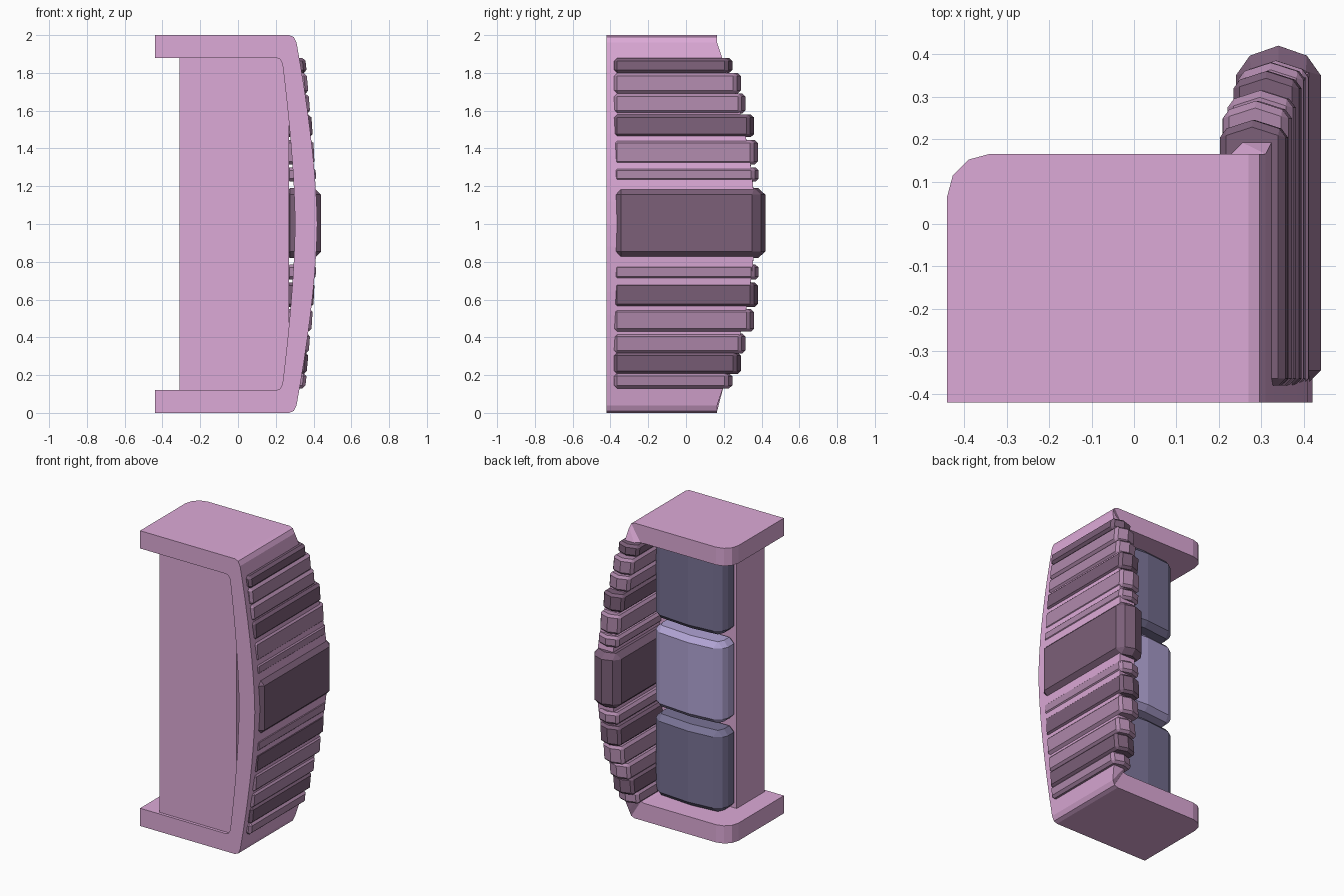
import bpy, bmesh
from math import radians

if "Cube" in bpy.data.objects:
    bpy.data.objects.remove(bpy.data.objects["Cube"])


def material(name, rgb):
    m = bpy.data.materials.new(name)
    m.diffuse_color = (*rgb, 1)
    m.use_nodes = True
    m.node_tree.nodes["Principled BSDF"].inputs["Base Color"].default_value = m.diffuse_color
    return m


PINK = material("pink", (0.72, 0.40, 0.68))
MAUVE = material("mauve", (0.43, 0.25, 0.41))
PLUM = material("plum", (0.20, 0.115, 0.19))
LAVENDER = material("lavender", (0.44, 0.37, 0.66))
SLATE = material("slate", (0.19, 0.17, 0.30))


def make_object(name, bm, mat, bevel=0, segments=1):
    bmesh.ops.recalc_face_normals(bm, faces=bm.faces)
    mesh = bpy.data.meshes.new(name)
    bm.to_mesh(mesh)
    bm.free()
    mesh.materials.append(mat)
    obj = bpy.data.objects.new(name, mesh)
    bpy.context.collection.objects.link(obj)
    if bevel:
        mod = obj.modifiers.new("chamfer", 'BEVEL')
        mod.width = bevel
        mod.segments = segments
        mod.limit_method = 'ANGLE'
        mod.angle_limit = radians(42)
    return obj


def prism(name, outline, z0, z1, mat, bevel=0, slope=0):
    """Extrude an xy outline upward; slope leans it along x."""
    bm = bmesh.new()
    mid = (z0 + z1) / 2
    low, high = [[bm.verts.new((x + slope * (z - mid), y, z)) for x, y in outline]
                 for z in (z0, z1)]
    bm.faces.new(low)
    bm.faces.new(high)
    n = len(outline)
    for i in range(n):
        j = (i + 1) % n
        bm.faces.new((low[i], low[j], high[j], high[i]))
    return make_object(name, bm, mat, bevel)


# C-shaped frame: (outer, inner) pairs swept from top plate round to bottom plate
def bow(z):
    return 1 - min(1, abs(z - 1) / 0.96) ** 1.6


upper = [((-0.44, 2), (-0.44, 1.88)), ((0.27, 2), (0.20, 1.88)),
         ((0.295, 1.99), (0.222, 1.873))]
STEPS = 16
wall = []
for i in range(STEPS + 1):
    k = 1 - 2 * i / STEPS
    zo, zi = 1 + 0.96 * k, 1 + 0.85 * k
    wall.append(((0.31 + 0.11 * bow(zo), zo), (0.235 + 0.067 * bow(zo), zi)))
lower = [tuple((x, 2 - z) for x, z in pair) for pair in reversed(upper)]
pairs = upper + wall + lower

bm = bmesh.new()
rings = []
for (xo, zo), (xi, zi) in pairs:
    backs = [0.165 + (0.2 * max(0, 1 - ((z - 1) / 0.94) ** 2) if xo > 0.3 else 0)
             for z in (zo, zi)]
    rings.append([bm.verts.new(c) for c in (
        (xo, -0.42, zo), (xi, -0.42, zi), (xi, backs[1], zi), (xo, backs[0], zo))])
for a, b in zip(rings, rings[1:]):
    for i in range(4):
        j = (i + 1) % 4
        bm.faces.new((a[i], a[j], b[j], b[i]))
bm.faces.new(rings[0])
bm.faces.new(rings[-1])
# Rounded back corners of both plates
corners = [bm.edges.get((r[2], r[3])) for r in (rings[0], rings[-1])]
bmesh.ops.bevel(bm, geom=corners, offset=0.1, segments=3, profile=0.5, affect='EDGES')
make_object("frame", bm, PINK)

# Front panel filling the frame
prism("front_panel", [(-0.31, -0.40), (0.27, -0.40), (0.27, -0.10), (-0.31, -0.10)],
      0.11, 1.89, PINK)

# Ribs through the bowed wall: z0, z1, back y, outer x, material
ribs = [(0.13, 0.21, 0.245, 0.360, MAUVE), (0.205, 0.32, 0.29, 0.368, PLUM),
        (0.315, 0.42, 0.315, 0.378, MAUVE), (0.43, 0.55, 0.36, 0.392, MAUVE),
        (0.56, 0.69, 0.38, 0.402, PLUM), (0.705, 0.785, 0.385, 0.412, MAUVE),
        (0.82, 1.19, 0.42, 0.44, PLUM),
        (1.225, 1.30, 0.385, 0.412, MAUVE), (1.315, 1.445, 0.38, 0.402, MAUVE),
        (1.46, 1.58, 0.36, 0.392, PLUM), (1.585, 1.69, 0.315, 0.378, MAUVE),
        (1.69, 1.80, 0.29, 0.368, MAUVE), (1.80, 1.88, 0.245, 0.360, PLUM)]
for n, (z0, z1, back, xo, mat) in enumerate(ribs, 1):
    big = z1 - z0 > 0.3
    xi = xo - (0.20 if big else 0.155)
    tip = 0.035 if big else 0.025
    outline = [(xi, -0.38), (xo, -0.38), (xo, back - tip),
               ((xi + xo) / 2, back), (xi, back - tip)]
    slope = -0.13 * ((z0 + z1) / 2 - 1)
    prism("centre_rib" if big else f"rib_{n}", outline, z0, z1, mat,
          0.035 if big else 0.016, slope)

# Three padded blocks on the back of the panel
for n, mat in enumerate((SLATE, LAVENDER, SLATE)):
    zc = 0.4 + 0.6 * n
    prism(f"back_block_{n + 1}",
          [(-0.30, -0.12), (-0.30, -0.02), (-0.27, 0.045), (-0.06, 0.065),
           (0.20, 0.045), (0.23, -0.02), (0.23, -0.12)],
          zc - 0.275, zc + 0.275, mat, 0.035)
